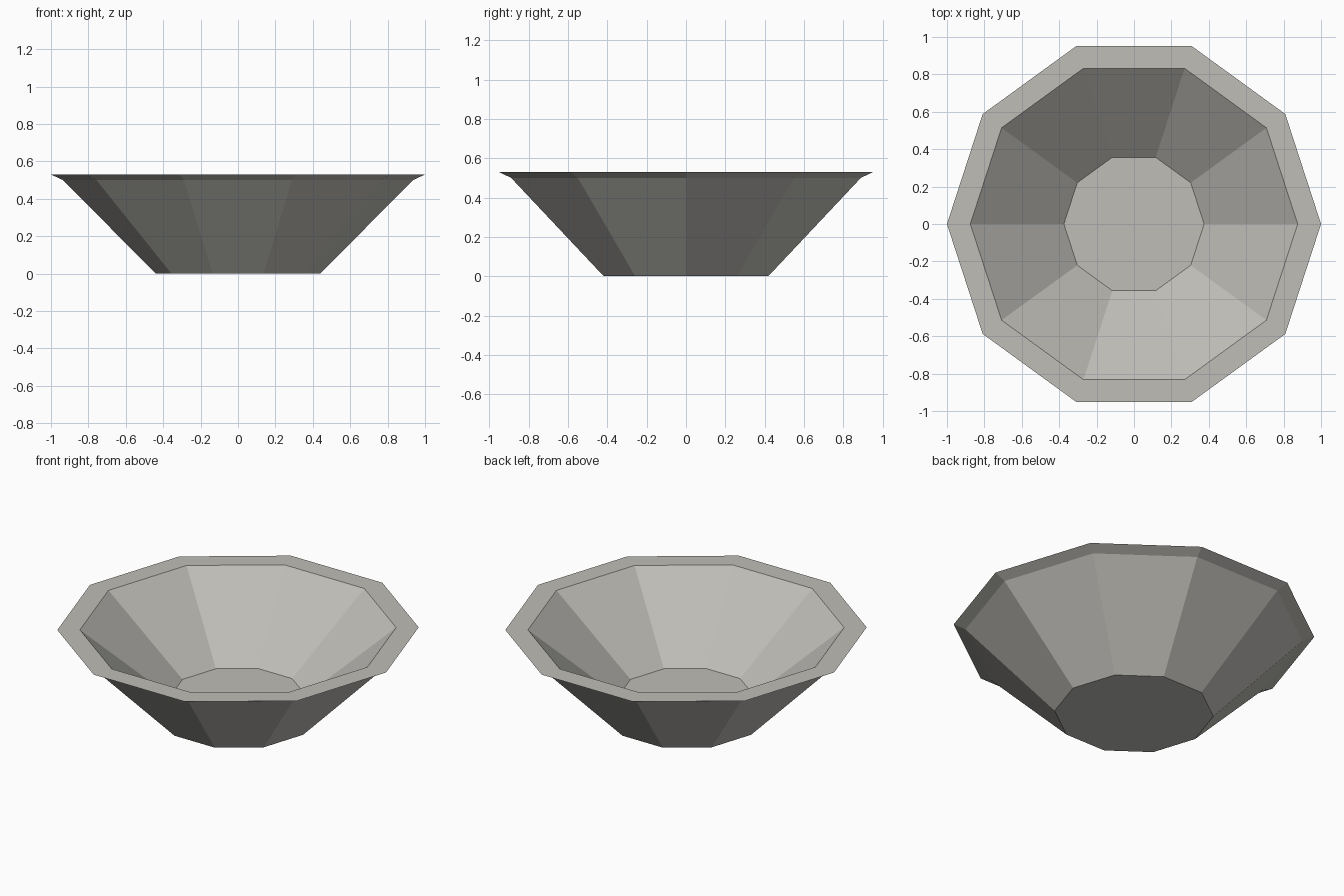
import bpy, bmesh, math

cube = bpy.data.objects.get("Cube")
if cube:
    bpy.data.objects.remove(cube, do_unlink=True)

SIDES = 10

# Warm grey stone material
stone = bpy.data.materials.new("warm_grey")
colour = (0.52, 0.51, 0.475, 1)
stone.diffuse_color = colour
stone.use_nodes = True
bsdf = next(n for n in stone.node_tree.nodes if n.type == 'BSDF_PRINCIPLED')
bsdf.inputs["Base Color"].default_value = colour
bsdf.inputs["Roughness"].default_value = 0.8

# Bowl section as (radius, height): base, outer wall, flared lip, flat rim, inner floor
profile = [(0.44, 0), (0.935, 0.5), (1.0, 0.53), (0.875, 0.53), (0.375, 0.12)]


def turned(name, section, mat):
    """Turn a section around z into a faceted solid closed at both ends."""
    bm = bmesh.new()
    rings = []
    for r, z in section:
        angles = [math.tau * i / SIDES for i in range(SIDES)]
        rings.append([bm.verts.new((r * math.cos(a), r * math.sin(a), z)) for a in angles])
    for low, high in zip(rings, rings[1:]):
        for i in range(SIDES):
            j = (i + 1) % SIDES
            bm.faces.new((low[i], low[j], high[j], high[i]))
    bm.faces.new(rings[0][::-1])
    bm.faces.new(rings[-1])
    bmesh.ops.recalc_face_normals(bm, faces=bm.faces[:])
    mesh = bpy.data.meshes.new(name)
    bm.to_mesh(mesh)
    bm.free()
    mesh.materials.append(mat)
    obj = bpy.data.objects.new(name, mesh)
    bpy.context.collection.objects.link(obj)
    return obj


turned("bowl", profile, stone)
